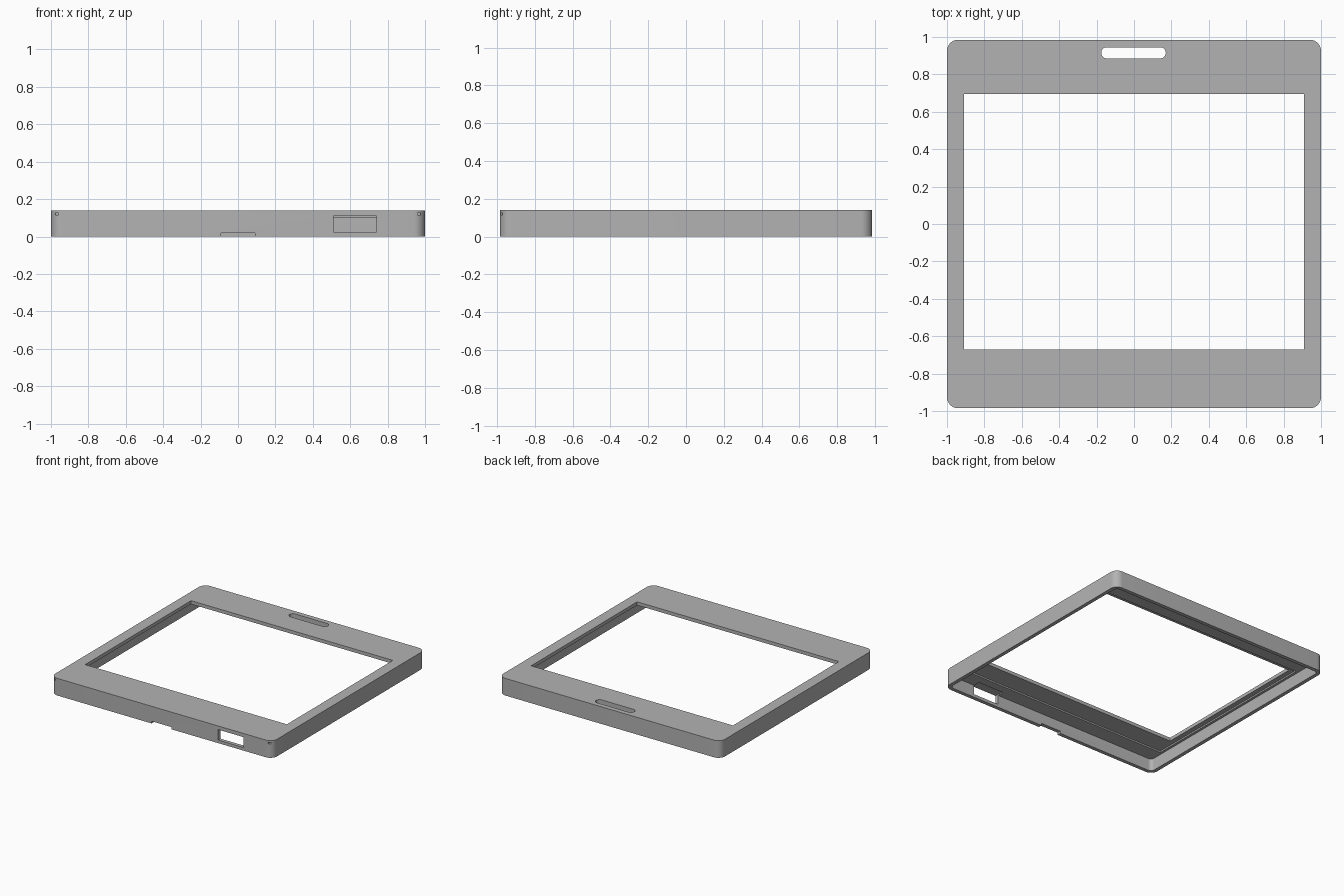
import bpy, bmesh, math

if "Cube" in bpy.data.objects:
    bpy.data.objects.remove(bpy.data.objects["Cube"], do_unlink=True)

grey = bpy.data.materials.new("case grey")
grey.use_nodes = True
colour = (0.45, 0.45, 0.45, 1)
grey.diffuse_color = colour
grey.node_tree.nodes["Principled BSDF"].inputs["Base Color"].default_value = colour


def prism(name, x0, x1, y0, y1, z0, z1, radius=0, steps=8):
    """Upright box, with rounded vertical corners if a radius is given."""
    bm = bmesh.new()
    ring = []
    corners = [(x1, y1, -1, -1), (x0, y1, 1, -1), (x0, y0, 1, 1), (x1, y0, -1, 1)]
    for i, (x, y, sx, sy) in enumerate(corners):
        for k in range(steps + 1 if radius else 1):
            a = math.pi / 2 * (i + k / steps)
            ring.append(bm.verts.new((x + radius * (sx + math.cos(a)),
                                      y + radius * (sy + math.sin(a)), z0)))
    base = bm.faces.new(ring)
    top = bmesh.ops.extrude_face_region(bm, geom=[base])["geom"]
    bmesh.ops.translate(bm, vec=(0, 0, z1 - z0),
                        verts=[v for v in top if isinstance(v, bmesh.types.BMVert)])
    bmesh.ops.recalc_face_normals(bm, faces=bm.faces)
    mesh = bpy.data.meshes.new(name)
    bm.to_mesh(mesh)
    bm.free()
    mesh.materials.append(grey)
    ob = bpy.data.objects.new(name, mesh)
    bpy.context.collection.objects.link(ob)
    return ob


def cut(target, *args, **kw):
    """Subtract a prism from the target."""
    cutter = prism(*args, **kw)
    cutter.hide_render = True
    mod = target.modifiers.new(cutter.name, "BOOLEAN")
    mod.operation = "DIFFERENCE"
    mod.solver = "EXACT"
    mod.object = cutter
    bpy.context.view_layer.objects.active = target
    bpy.ops.object.modifier_apply(modifier=mod.name)
    bpy.data.objects.remove(cutter, do_unlink=True)


W, D, H = 1.0, 0.985, 0.14
WALL = 0.03

# Outer shell, hollow and open underneath
case = prism("display_case", -W, W, -D, D, 0, H, radius=0.06)
cut(case, "hollow", -W + WALL, W - WALL, -D + WALL, D - WALL, -0.1, 0.1, radius=0.03)

# Shallow pocket for the panel behind the front plate
cut(case, "panel_pocket", -0.95, 0.95, -0.83, 0.73, 0.05, 0.112)

# Screen window and hanging slot
cut(case, "window", -0.91, 0.91, -0.67, 0.695, -0.1, 0.3)
cut(case, "hanging_slot", -0.175, 0.17, 0.885, 0.945, -0.1, 0.3, radius=0.03)

# Front wall: port opening, pry notch and corner pin holes
cut(case, "port", 0.51, 0.74, -1.1, -0.9, 0.025, 0.11)
cut(case, "pry_notch", -0.09, 0.09, -1.1, -0.9, -0.1, 0.018)
for side in (-1, 1):
    x = side * 0.968
    cut(case, "pin_hole", x - 0.009, x + 0.009, -1.1, -0.95, 0.114, 0.126)

bpy.ops.object.select_all(action="DESELECT")
case.select_set(True)
bpy.context.view_layer.objects.active = case
bpy.ops.object.shade_smooth_by_angle(angle=math.radians(30))
